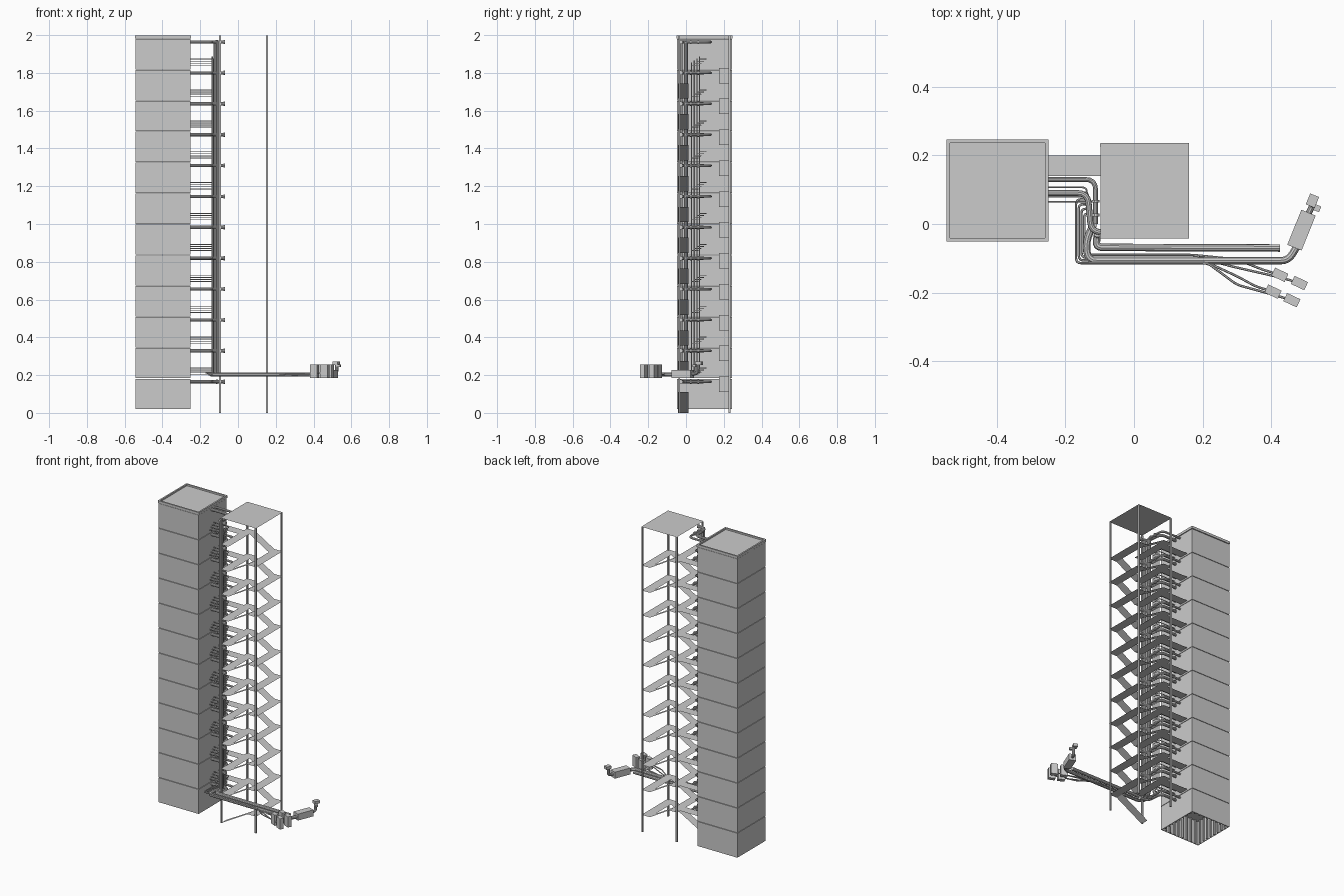
import bpy, bmesh, math
from mathutils import Vector, Matrix

if "Cube" in bpy.data.objects:
    bpy.data.objects.remove(bpy.data.objects["Cube"])

STEP = 0.1635          # storey height
FLOORS = 12


def mesh_object(name, bm):
    me = bpy.data.meshes.new(name)
    bm.to_mesh(me)
    bm.free()
    ob = bpy.data.objects.new(name, me)
    bpy.context.collection.objects.link(ob)
    return ob


def add_box(bm, x0, x1, y0, y1, z0, z1):
    m = Matrix.Translation(((x0 + x1) / 2, (y0 + y1) / 2, (z0 + z1) / 2)) @ Matrix.Diagonal((x1 - x0, y1 - y0, z1 - z0, 1))
    bmesh.ops.create_cube(bm, size=1, matrix=m)


def add_quad(bm, x0, z0, x1, z1, y0, y1):
    bm.faces.new([bm.verts.new(p) for p in ((x0, y0, z0), (x1, y0, z1), (x1, y1, z1), (x0, y1, z0))])


def turned_box(name, centre, size, angle):
    bm = bmesh.new()
    m = Matrix.Translation(centre) @ Matrix.Rotation(math.radians(angle), 4, 'Z') @ Matrix.Diagonal((*size, 1))
    bmesh.ops.create_cube(bm, size=1, matrix=m)
    return mesh_object(name, bm)


def rounded(path, bend):
    """Replace each inner corner of a path with a short curve."""
    pts = [Vector(p) for p in path]
    out = [pts[0]]
    for a, b, c in zip(pts, pts[1:], pts[2:]):
        r = min(bend, (a - b).length * 0.48, (c - b).length * 0.48)
        p, q = b + (a - b).normalized() * r, b + (c - b).normalized() * r
        for i in range(5):
            t = i / 4
            out.append(p * (1 - t) ** 2 + b * 2 * t * (1 - t) + q * t * t)
    return out + [pts[-1]]


def pipes(name, paths, radius, bend=0.02, res=3):
    """One mesh of round pipes following the paths."""
    cu = bpy.data.curves.new(name, 'CURVE')
    cu.dimensions = '3D'
    cu.bevel_depth, cu.bevel_resolution, cu.use_fill_caps = radius, res, True
    for path in paths:
        pts = rounded(path, bend)
        sp = cu.splines.new('POLY')
        sp.points.add(len(pts) - 1)
        for pt, co in zip(sp.points, pts):
            pt.co = (*co, 1)
    tmp = bpy.data.objects.new(name + "_curve", cu)
    bpy.context.collection.objects.link(tmp)
    bpy.context.view_layer.update()
    me = bpy.data.meshes.new_from_object(tmp)
    bpy.data.objects.remove(tmp)
    ob = bpy.data.objects.new(name, me)
    bpy.context.collection.objects.link(ob)
    bpy.context.view_layer.objects.active = ob
    ob.select_set(True)
    bpy.ops.object.shade_smooth_by_angle()
    ob.select_set(False)


# Tower: open-bottomed wall ring and ceiling for each storey
X0, X1, Y0, Y1 = -0.543, -0.252, -0.048, 0.243
walls, slabs = bmesh.new(), bmesh.new()
for k in range(FLOORS):
    z0 = 0.02 + k * STEP
    z1 = z0 + STEP - 0.003
    t = 0.004
    add_box(walls, X0, X1, Y0, Y0 + t, z0, z1)
    add_box(walls, X0, X1, Y1 - t, Y1, z0, z1)
    add_box(walls, X0, X0 + t, Y0 + t, Y1 - t, z0, z1)
    add_box(walls, X1 - t, X1, Y0 + t, Y1 - t, z0, z1)
    add_quad(slabs, X0 + t, z1, X1 - t, z1, Y0 + t, Y1 - t)
mesh_object("tower_walls", walls)
mesh_object("tower_floor_slabs", slabs)

# Roof with parapet
bm = bmesh.new()
px0, px1, py0, py1 = X0 - 0.003, X1 + 0.003, Y0 - 0.003, Y1 + 0.003
add_box(bm, px0, px1, py0, py0 + 0.01, 1.982, 1.998)
add_box(bm, px0, px1, py1 - 0.01, py1, 1.982, 1.998)
add_box(bm, px0, px0 + 0.01, py0 + 0.01, py1 - 0.01, 1.982, 1.998)
add_box(bm, px1 - 0.01, px1, py0 + 0.01, py1 - 0.01, 1.982, 1.998)
add_box(bm, px0 + 0.01, px1 - 0.01, py0 + 0.01, py1 - 0.01, 1.982, 1.988)
mesh_object("tower_roof", bm)

# Upright ribs inside the open ground storey
bm = bmesh.new()
for i in range(8):
    x = X0 + 0.03 + i * 0.033
    y = Y0 + 0.03 + i * 0.033
    for s in (Y0 + 0.01, Y1 - 0.01):
        add_box(bm, x - 0.004, x + 0.004, s - 0.005, s + 0.005, 0.02, 0.18)
    for s in (X0 + 0.01, X1 - 0.01):
        add_box(bm, s - 0.005, s + 0.005, y - 0.004, y + 0.004, 0.02, 0.18)
mesh_object("ground_storey_ribs", bm)

# Stair frame: four posts and a thin roof
bm = bmesh.new()
for x in (-0.0945, 0.1545):
    for y in (-0.036, 0.23):
        add_box(bm, x - 0.005, x + 0.005, y - 0.005, y + 0.005, 0, 1.998)
mesh_object("stair_posts", bm)
bm = bmesh.new()
add_quad(bm, -0.098, 2.0, 0.16, 2.0, -0.042, 0.236)
mesh_object("stair_roof", bm)

# Stair flights zigzag between landings; bridges lead to the tower
flights, landings, bridges = bmesh.new(), bmesh.new(), bmesh.new()
for k in range(11):
    top = 0.192 + k * STEP
    mid = top - 0.082
    low = 0 if k == 0 else top - STEP
    add_quad(flights, -0.095 if k == 0 else -0.04, low, 0.1, mid, -0.042, 0.012)
    add_quad(flights, -0.04, top, 0.1, mid, 0.176, 0.232)
    add_quad(landings, 0.1, mid, 0.16, mid, -0.042, 0.232)
    add_quad(landings, -0.097, top, -0.04, top, -0.042, 0.232)
    add_quad(bridges, -0.25, top, -0.097, top, 0.14, 0.2)
mesh_object("stair_flights", flights)
mesh_object("stair_landings", landings)
mesh_object("tower_bridges", bridges)

# Main branch pipes leaving each storey, with flanged stubs
levels = [0.165 + k * STEP for k in range(FLOORS)]
supply = [[(-0.26, 0.13, z), (-0.112, 0.13, z), (-0.112, 0.0, z)] for z in levels]
drain = [[(-0.26, 0.09, z), (-0.135, 0.09, z), (-0.125, -0.02, z), (-0.075, -0.028, z)] for z in levels]
pipes("supply_branches", supply, 0.007, 0.03)
pipes("drain_branches", drain, 0.009, 0.03)
pipes("branch_flanges", [[(-0.078, -0.028, z), (-0.068, -0.028, z)] for z in levels]
      + [[(-0.112, y, z), (-0.112, y - 0.008, z)] for z in levels for y in (0.03, 0.07)], 0.012)

# Two main risers turning into the long ground runs
R = 0.203
pipes("main_riser_rear", [(p) for p in [[(-0.118, 0.0, 1.965), (-0.118, 0.0, R), (-0.14, -0.05, R),
      (-0.135, -0.107, R), (0.45, -0.107, R), (0.475, -0.065, R)]]], 0.011, 0.03)
pipes("main_riser_front", [[(-0.106, -0.028, 1.965), (-0.106, -0.028, R), (-0.112, -0.068, R),
      (0.425, -0.07, R)]], 0.011, 0.025)

# Thin conduits: storey branches, risers and ground runs to the small boxes
boxes = [(0.425, -0.148), (0.482, -0.172), (0.405, -0.197), (0.46, -0.222)]
branches, risers, runs = [], [], []
for i, (bx, by) in enumerate(boxes):
    x, y = -0.125 - 0.004 * i, 0.03 + 0.014 * i
    for k in range(FLOORS - 1):
        z = 0.205 + k * STEP + 0.011 * i
        branches.append([(-0.26, y + 0.035, z), (x, y + 0.035, z), (x, y, z)])
    zr = 0.197 + 0.005 * i
    lx, ly = -0.145 - 0.008 * i, -0.09 - 0.008 * i
    risers.append([(x, y, 0.22 + 10 * STEP + 0.011 * i), (x, y, zr)])
    runs.append([(x, y, zr), (lx, y, zr), (lx, ly, zr), (0.17 + 0.015 * i, ly, zr),
                 (0.30, by + 0.045, zr), (bx - 0.05, by + 0.015, zr), (bx, by, zr)])
pipes("conduit_branches", branches, 0.0025, 0.015, 1)
pipes("conduit_risers", risers, 0.0035, 0.01, 1)
pipes("conduit_runs", runs, 0.0035, 0.015, 1)
for bx, by in boxes:
    turned_box("junction_box", (bx, by, 0.221), (0.043, 0.026, 0.07), -25)

# End unit: long casing with an upturned outlet
turned_box("end_casing", (0.488, -0.018, 0.207), (0.045, 0.11, 0.042), -22)
pipes("end_outlet", [[(0.508, 0.03, 0.207), (0.522, 0.058, 0.207), (0.522, 0.058, 0.26)]], 0.009, 0.015)
turned_box("outlet_head", (0.52, 0.068, 0.263), (0.028, 0.034, 0.018), -22)
turned_box("outlet_lever", (0.534, 0.046, 0.25), (0.018, 0.018, 0.014), -22)
